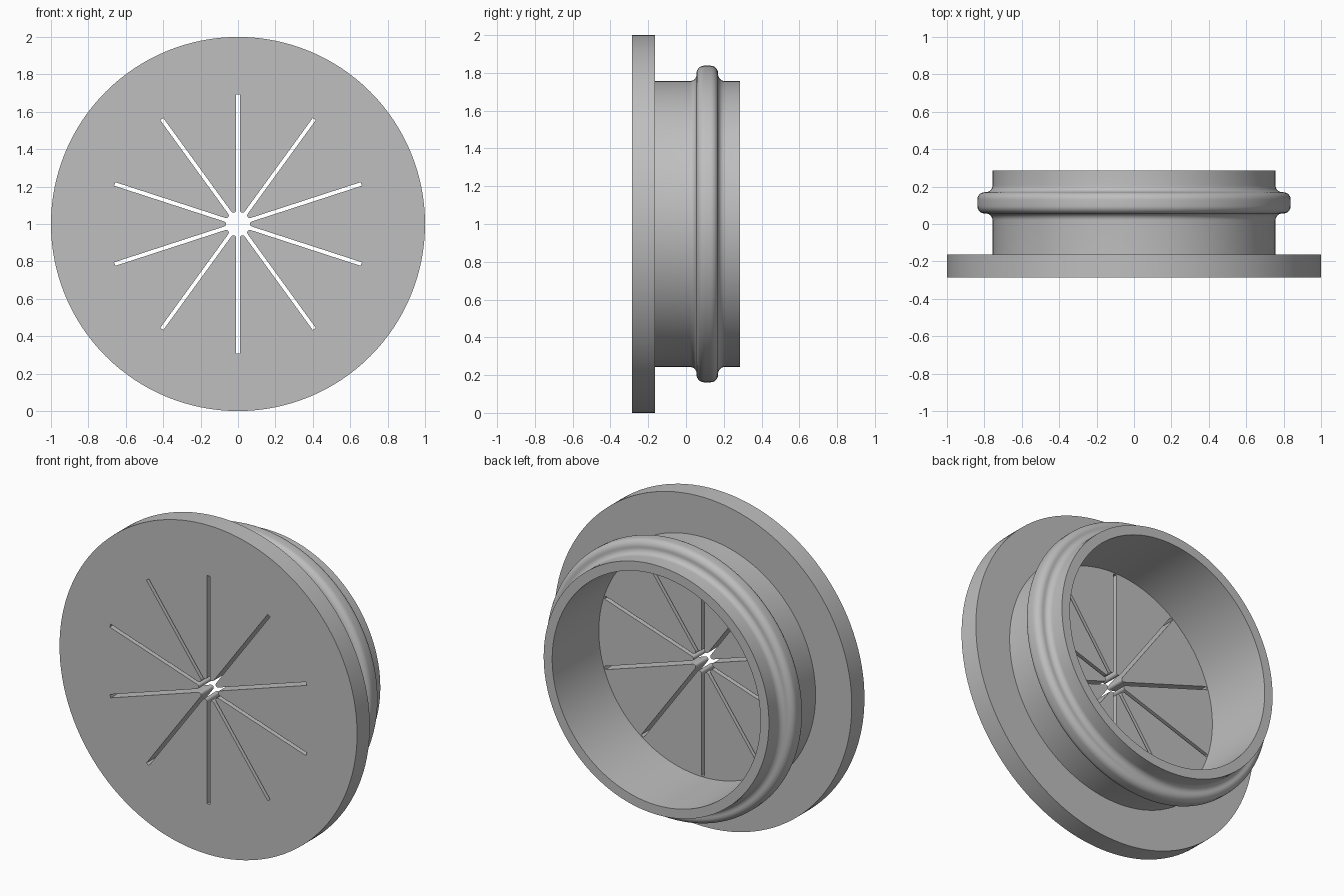
import bpy, bmesh
from math import sin, cos, pi, radians, hypot
from mathutils import Vector, Matrix

cube = bpy.data.objects.get("Cube")
if cube:
    bpy.data.objects.remove(cube)

FRONT, FLANGE_BACK, REAR = -0.285, -0.163, 0.285
SLOTS = 10
SEGMENTS = 128

grey = bpy.data.materials.new("plain grey")
grey.use_nodes = True
colour = (0.52, 0.52, 0.52, 1)
grey.diffuse_color = colour
grey.node_tree.nodes["Principled BSDF"].inputs["Base Color"].default_value = colour


def finish(bm, name):
    bmesh.ops.recalc_face_normals(bm, faces=bm.faces)
    mesh = bpy.data.meshes.new(name)
    bm.to_mesh(mesh)
    bm.free()
    obj = bpy.data.objects.new(name, mesh)
    bpy.context.collection.objects.link(obj)
    mesh.materials.append(grey)
    obj.location.z = 1
    bpy.ops.object.select_all(action="DESELECT")
    obj.select_set(True)
    bpy.context.view_layer.objects.active = obj
    bpy.ops.object.shade_smooth_by_angle(angle=radians(30))
    return obj


def arc(y, r, radius, start, end, steps=8):
    """Points (y, r) on an arc, angles in degrees from the +y direction."""
    angles = [radians(start + (end - start) * i / steps) for i in range(steps + 1)]
    return [(y + radius * cos(a), r + radius * sin(a)) for a in angles]


def lathe(name, profile):
    """Revolve a closed (y, r) profile about the y axis."""
    bm = bmesh.new()
    rings = []
    for k in range(SEGMENTS):
        a = 2 * pi * k / SEGMENTS
        rings.append([bm.verts.new((r * cos(a), y, r * sin(a))) for y, r in profile])
    n = len(profile)
    for k, ring in enumerate(rings):
        nxt = rings[(k + 1) % SEGMENTS]
        for i in range(n):
            j = (i + 1) % n
            bm.faces.new((ring[i], ring[j], nxt[j], nxt[i]))
    return finish(bm, name)


def star_opening(half=0.01, tip=0.064, reach=0.693):
    """Outline of radial slots whose separating fingers end in round tips."""
    wedge = pi / SLOTS
    centre = (tip - half) / (1 - sin(wedge))
    radius = centre - tip
    points = []
    for k in range(SLOTS):
        finger = 2 * wedge * k
        # round finger tip, swept between its two tangent points
        for i in range(9):
            a = pi + (pi / 2 - wedge) * (1 - i / 4) * -1
            a = 2 * pi - a
            p = Vector((centre + radius * cos(a), radius * sin(a)))
            points.append(Matrix.Rotation(finger, 2) @ p)
        # square outer end of the following slot
        turn = Matrix.Rotation(finger + wedge, 2)
        points += [turn @ Vector((reach, s * half)) for s in (-1, 1)]
    return points


# Slotted front flange: outlines filled, then extruded to thickness
bm = bmesh.new()
rim = [(cos(2 * pi * k / SEGMENTS), sin(2 * pi * k / SEGMENTS)) for k in range(SEGMENTS)]
edges = []
for loop in (rim, star_opening()):
    verts = [bm.verts.new((x, FRONT, z)) for x, z in loop]
    edges += [bm.edges.new((v, verts[i - 1])) for i, v in enumerate(verts)]
bmesh.ops.triangle_fill(bm, edges=edges, use_beauty=True, use_dissolve=False)
extruded = bmesh.ops.extrude_face_region(bm, geom=bm.faces[:], use_keep_orig=True)
moved = [g for g in extruded["geom"] if isinstance(g, bmesh.types.BMVert)]
bmesh.ops.translate(bm, verts=moved, vec=(0, FLANGE_BACK - FRONT, 0))
finish(bm, "slotted_flange")

# Rear collar with a rounded snap bead blended by fillets
INNER, OUTER, BEAD = 0.7, 0.757, 0.838
LOW, HIGH, ROUND, FILLET = 0.056, 0.17, 0.04, 0.035
profile = [(FLANGE_BACK - 0.01, INNER), (FLANGE_BACK - 0.01, OUTER)]
profile += arc(LOW - FILLET, OUTER + FILLET, FILLET, -90, 0)
profile += arc(LOW + ROUND, BEAD - ROUND, ROUND, 180, 90)
profile += arc(HIGH - ROUND, BEAD - ROUND, ROUND, 90, 0)
profile += arc(HIGH + FILLET, OUTER + FILLET, FILLET, 180, 270)
profile += [(REAR, OUTER), (REAR, INNER)]
lathe("beaded_collar", profile)
